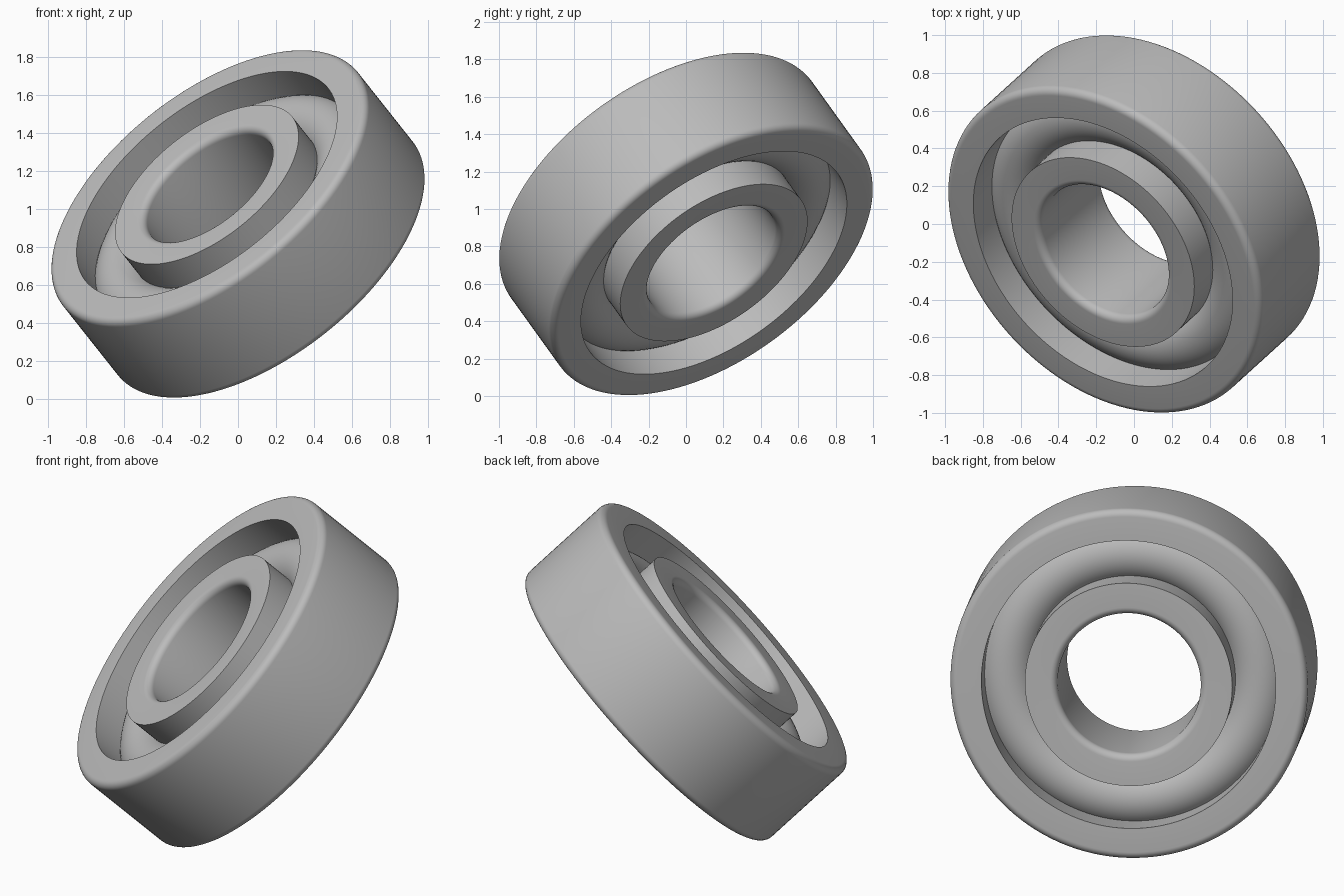
import bpy
import bmesh
import math
from mathutils import Matrix, Vector

cube = bpy.data.objects.get("Cube")
if cube:
    bpy.data.objects.remove(cube)

# Overall dimensions
BORE, INNER_SHOULDER, OUTER_SHOULDER, RIM = 0.397, 0.575, 0.816, 0.991
HALF_WIDTH, FILLET = 0.304, 0.04
TRACK_RADIUS, BALL_RADIUS = 0.695, 0.172
SEGMENTS = 128

# The bearing's axis is tilted
axis = Vector((-0.541, -0.491, 0.683))
placement = Matrix.Translation((0, 0, 0.92)) @ axis.to_track_quat('Z', 'Y').to_matrix().to_4x4()

steel = bpy.data.materials.new("grey_steel")
steel.use_nodes = True
colour = (0.5, 0.5, 0.5, 1)
steel.diffuse_color = colour
steel.node_tree.nodes["Principled BSDF"].inputs["Base Color"].default_value = colour


def arc(cx, cz, radius, start, end, steps):
    """Points along an arc in the radius/height plane, angles in degrees."""
    angles = [math.radians(start + (end - start) * i / steps) for i in range(steps + 1)]
    return [(cx + radius * math.cos(a), cz + radius * math.sin(a)) for a in angles]


def revolve(name, profile):
    """Turn a closed counter-clockwise profile around the axis."""
    bm = bmesh.new()
    rings = []
    for s in range(SEGMENTS):
        a = math.tau * s / SEGMENTS
        rings.append([bm.verts.new((r * math.cos(a), r * math.sin(a), z)) for r, z in profile])
    for s, ring in enumerate(rings):
        following = rings[(s + 1) % SEGMENTS]
        for i in range(len(profile)):
            j = (i + 1) % len(profile)
            bm.faces.new((ring[i], following[i], following[j], ring[j]))
    bmesh.ops.recalc_face_normals(bm, faces=bm.faces)
    mesh = bpy.data.meshes.new(name)
    bm.to_mesh(mesh)
    bm.free()
    mesh.materials.append(steel)
    obj = bpy.data.objects.new(name, mesh)
    bpy.context.collection.objects.link(obj)
    obj.matrix_world = placement
    bpy.ops.object.select_all(action='DESELECT')
    obj.select_set(True)
    bpy.context.view_layer.objects.active = obj
    bpy.ops.object.shade_smooth_by_angle(angle=math.radians(30))
    return obj


edge = HALF_WIDTH - FILLET

# Outer race: rounded outside edges, sharp shoulders
revolve("outer_race",
        [(OUTER_SHOULDER, HALF_WIDTH), (OUTER_SHOULDER, -HALF_WIDTH)]
        + arc(RIM - FILLET, -edge, FILLET, -90, 0, 8)
        + arc(RIM - FILLET, edge, FILLET, 0, 90, 8))

# Inner race: rounded bore edges, sharp shoulders
revolve("inner_race",
        [(INNER_SHOULDER, -HALF_WIDTH), (INNER_SHOULDER, HALF_WIDTH)]
        + arc(BORE + FILLET, edge, FILLET, 90, 180, 8)
        + arc(BORE + FILLET, -edge, FILLET, 180, 270, 8))

# Rounded ring filling the track between the races
revolve("rolling_ring", arc(TRACK_RADIUS, 0, BALL_RADIUS, 0, 360, 48)[:-1])
